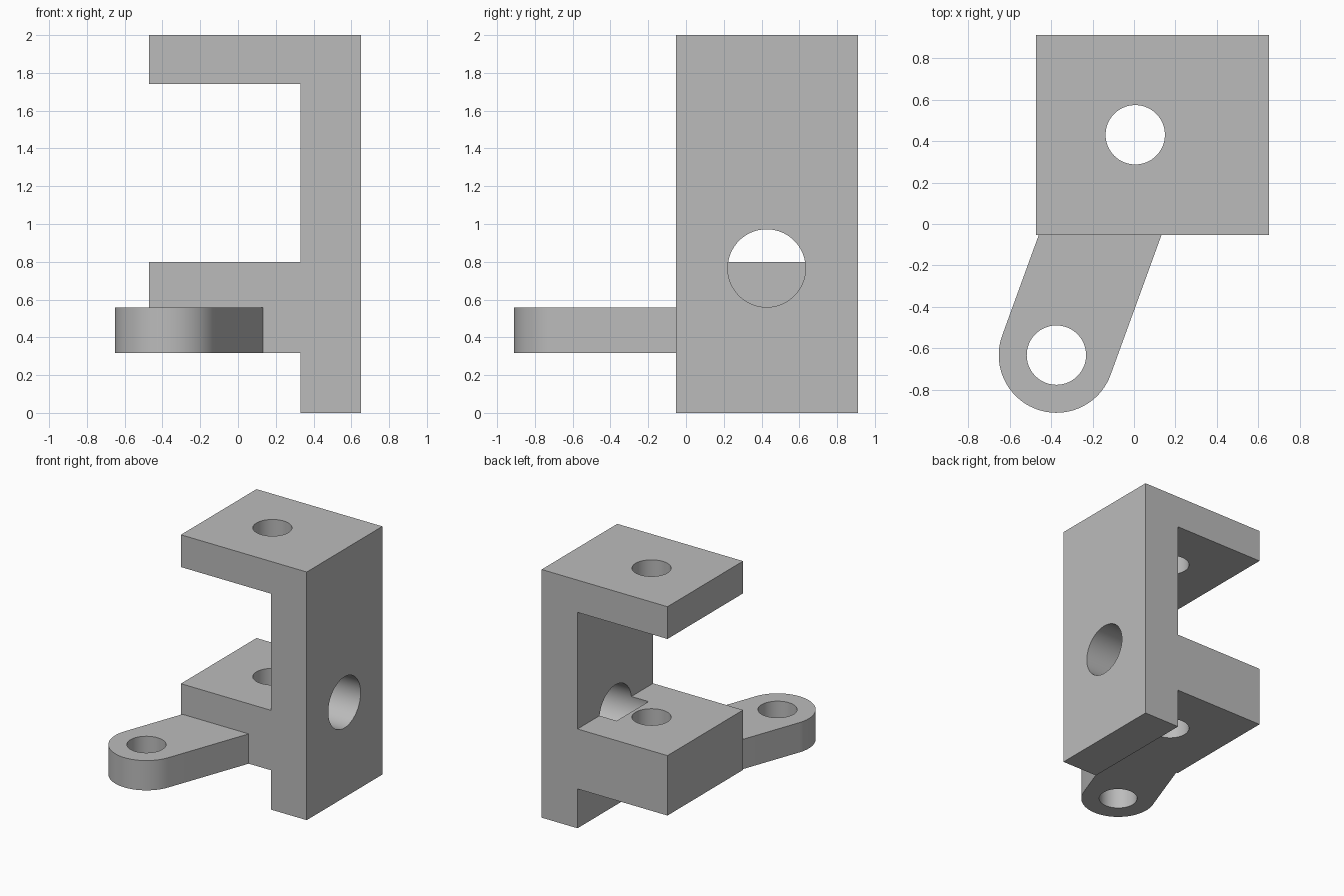
import bpy
import bmesh
import math
from mathutils import Matrix, Vector

cube = bpy.data.objects.get("Cube")
if cube:
    bpy.data.objects.remove(cube, do_unlink=True)

grey = bpy.data.materials.new("plain grey")
grey.use_nodes = True
GREY = (0.5, 0.5, 0.5, 1)
grey.diffuse_color = GREY
grey.node_tree.nodes["Principled BSDF"].inputs["Base Color"].default_value = GREY

FRONT, BACK = -0.053, 0.91
LEFT_END, WALL_IN, WALL_OUT = -0.472, 0.33, 0.65
SHELF_LOW, SHELF_TOP, ARM_TOP = 0.317, 0.8, 0.557
HOLE_R = 0.143


def make_object(name, bm):
    bmesh.ops.recalc_face_normals(bm, faces=bm.faces)
    mesh = bpy.data.meshes.new(name)
    bm.to_mesh(mesh)
    bm.free()
    mesh.materials.append(grey)
    obj = bpy.data.objects.new(name, mesh)
    bpy.context.collection.objects.link(obj)
    return obj


def extrude_profile(name, points, direction):
    bm = bmesh.new()
    face = bm.faces.new([bm.verts.new(p) for p in points])
    result = bmesh.ops.extrude_face_region(bm, geom=[face], use_keep_orig=True)
    moved = [g for g in result["geom"] if isinstance(g, bmesh.types.BMVert)]
    bmesh.ops.translate(bm, verts=moved, vec=direction)
    return make_object(name, bm)


def drill(obj, start, end, radius):
    """Cut a round hole running from start to end."""
    start, end = Vector(start), Vector(end)
    axis = end - start
    turn = axis.to_track_quat("Z", "Y").to_matrix().to_4x4()
    bm = bmesh.new()
    bmesh.ops.create_cone(bm, cap_ends=True, segments=96, radius1=radius,
                          radius2=radius, depth=axis.length,
                          matrix=Matrix.Translation((start + end) / 2) @ turn)
    cutter = make_object("hole_cutter", bm)
    cutter.hide_render = True
    mod = obj.modifiers.new("hole", "BOOLEAN")
    mod.operation, mod.solver, mod.object = "DIFFERENCE", "EXACT", cutter
    bpy.context.view_layer.objects.active = obj
    bpy.ops.object.modifier_apply(modifier=mod.name)
    bpy.data.objects.remove(cutter, do_unlink=True)


def smooth(obj):
    bpy.ops.object.select_all(action="DESELECT")
    obj.select_set(True)
    bpy.context.view_layer.objects.active = obj
    bpy.ops.object.shade_smooth_by_angle(angle=math.radians(30))


# Bracket body: upright wall with a top plate and a lower shelf
outline = [(WALL_OUT, 0), (WALL_OUT, 2), (LEFT_END, 2), (LEFT_END, 1.74),
           (WALL_IN, 1.74), (WALL_IN, SHELF_TOP), (LEFT_END, SHELF_TOP),
           (LEFT_END, SHELF_LOW), (WALL_IN, SHELF_LOW), (WALL_IN, 0)]
body = extrude_profile("bracket_body", [(x, FRONT, z) for x, z in outline],
                       (0, BACK - FRONT, 0))

# Vertical hole through plate and shelf, blind side hole through the wall
drill(body, (0.006, 0.43, 0.1), (0.006, 0.43, 2.2), HOLE_R)
drill(body, (0.9, 0.427, 0.766), (0.177, 0.427, 0.766), 0.206)
smooth(body)

# Slanted arm with a rounded end, flush with the shelf underside
centre, radius, slant = Vector((-0.374, -0.632)), 0.278, math.radians(20)
steps = 48
arm_outline = [(centre.x + radius * math.cos(a), centre.y + radius * math.sin(a))
               for a in (-slant - math.pi * i / steps for i in range(steps + 1))]
for end in (arm_outline[-1], arm_outline[0]):
    arm_outline.append((end[0] + (FRONT - end[1]) * math.tan(slant), FRONT))
arm = extrude_profile("slanted_arm", [(x, y, SHELF_LOW) for x, y in arm_outline],
                      (0, 0, ARM_TOP - SHELF_LOW))
drill(arm, (*centre, 0.1), (*centre, 0.8), HOLE_R)
smooth(arm)
